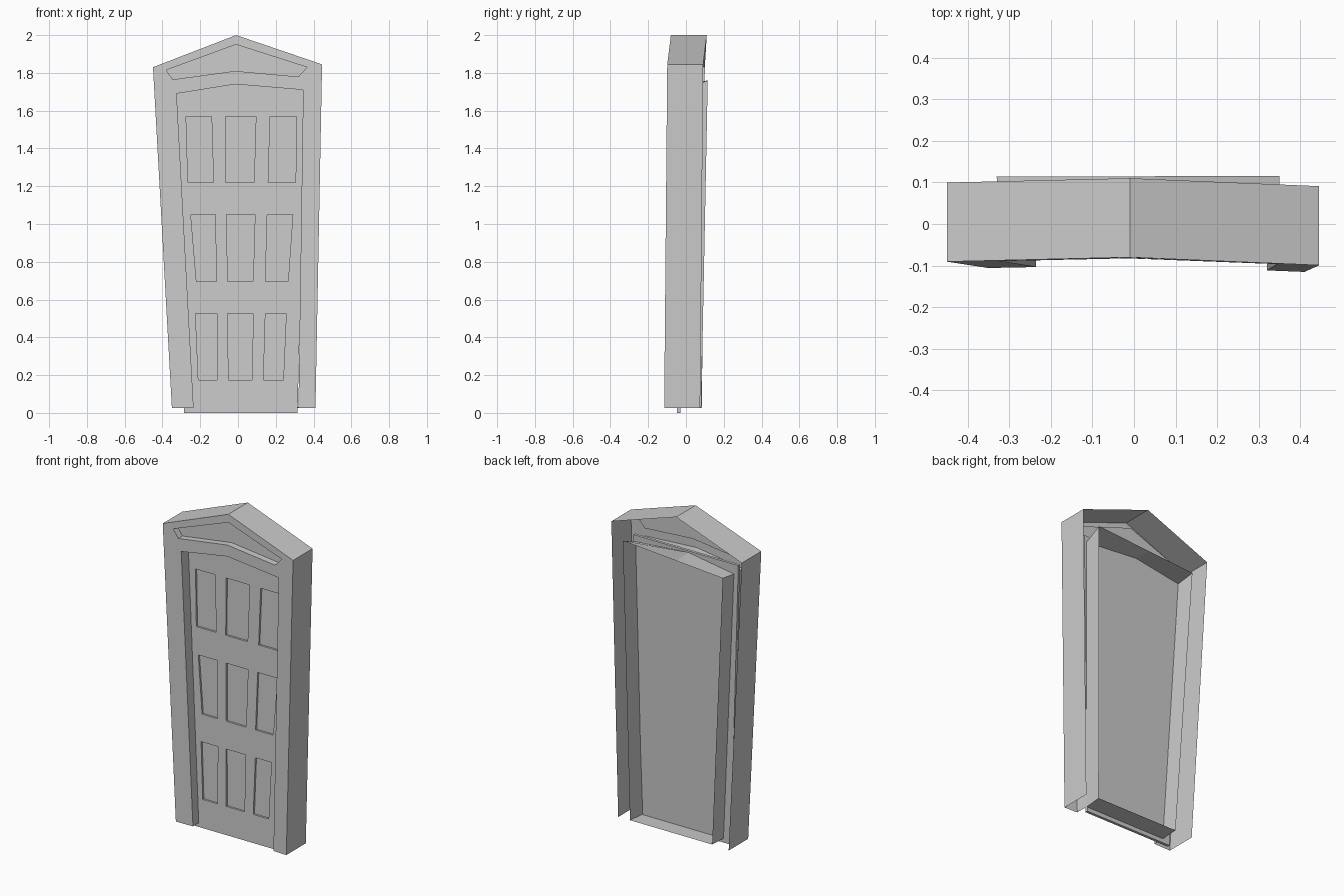
import bpy, bmesh

if "Cube" in bpy.data.objects:
    bpy.data.objects.remove(bpy.data.objects["Cube"])


def front_y(x, z):
    # Front of the frame: leans back upward and bows around the middle
    return -0.099 - 0.03 * abs(x) - 0.01 * x + 0.0096 * z


def door_y(x, z):
    return -0.047 + 0.016 * z


def finish(bm, name):
    bmesh.ops.remove_doubles(bm, verts=bm.verts, dist=0.0002)
    bmesh.ops.recalc_face_normals(bm, faces=bm.faces)
    me = bpy.data.meshes.new(name)
    bm.to_mesh(me)
    bm.free()
    ob = bpy.data.objects.new(name, me)
    bpy.context.collection.objects.link(ob)
    return ob


def loop(bm, pts, surf, offset=0.0):
    return [bm.verts.new((x, surf(x, z) + offset, z)) for x, z in pts]


def bridge(bm, a, b, closed=True):
    n = len(a)
    for i in range(n if closed else n - 1):
        j = (i + 1) % n
        bm.faces.new((a[i], a[j], b[j], b[i]))


def recessed_sheet(bm, outline, holes, surf, depth):
    # Flat sheet with openings, each sunk back into a shallow tray
    edges = []
    for pts in [outline] + holes:
        vs = loop(bm, pts, lambda x, z: 0.0)
        edges += [bm.edges.new((vs[i], vs[(i + 1) % len(vs)])) for i in range(len(vs))]
    bmesh.ops.triangle_fill(bm, edges=edges, use_beauty=True, normal=(0, -1, 0))
    for v in bm.verts:
        v.co.y = surf(v.co.x, v.co.z)
    for pts in holes:
        rim, base = loop(bm, pts, surf), loop(bm, pts, surf, depth)
        bridge(bm, rim, base)
        bm.faces.new(base)


# Frame with gable top, sunken pediment and open back
outer = [(-0.35, 0.025), (-0.45, 1.83), (-0.01, 2.0), (0.445, 1.845), (0.41, 0.025)]
opening = [(-0.235, 0.025), (-0.325, 1.69), (-0.015, 1.74), (0.345, 1.71), (0.32, 0.025)]
pediment = [(-0.38, 1.815), (-0.01, 1.95), (0.365, 1.83), (0.32, 1.78),
            (-0.015, 1.81), (-0.345, 1.765)]
bm = bmesh.new()
recessed_sheet(bm, outer + opening[::-1], [pediment], front_y, 0.04)
bridge(bm, loop(bm, outer, front_y), loop(bm, outer, front_y, 0.19), closed=False)
finish(bm, "door_frame")

# Jamb lining: bent at the front, straight along its rear top edge
rear = [(-0.235, 0.03), (-0.33, 1.71), (-0.015, 1.733), (0.35, 1.76), (0.325, 0.03)]


def rear_y(x, z):
    return 0.08 + 0.02 * z


bm = bmesh.new()
a = loop(bm, opening, front_y)
m = loop(bm, opening, door_y, 0.017)
b = loop(bm, rear, rear_y)
bridge(bm, a, m, closed=False)
bridge(bm, m, b)
finish(bm, "jamb_lining")

# Door leaf with nine crooked sunken panels
leaf = [(-0.285, 0.0), (-0.355, 1.75), (0.36, 1.75), (0.315, 0.0)]
# each row: (top z, bottom z, [(top left, top right, bottom left, bottom right)])
rows = [
    (1.57, 1.22, [(-0.275, -0.14, -0.265, -0.13), (-0.065, 0.095, -0.065, 0.085),
                  (0.17, 0.31, 0.16, 0.305)]),
    (1.05, 0.695, [(-0.25, -0.12, -0.22, -0.115), (-0.06, 0.09, -0.055, 0.08),
                   (0.155, 0.29, 0.145, 0.265)]),
    (0.525, 0.175, [(-0.225, -0.11, -0.21, -0.11), (-0.055, 0.08, -0.05, 0.075),
                    (0.145, 0.255, 0.135, 0.24)]),
]
panels = [[(tl, zt), (tr, zt), (br, zb), (bl, zb)]
          for zt, zb, cols in rows for tl, tr, bl, br in cols]
bm = bmesh.new()
recessed_sheet(bm, leaf, panels, door_y, 0.012)
rim, back = loop(bm, leaf, door_y), loop(bm, leaf, door_y, 0.017)
bridge(bm, rim, back)
bm.faces.new(back)
finish(bm, "door_leaf")
